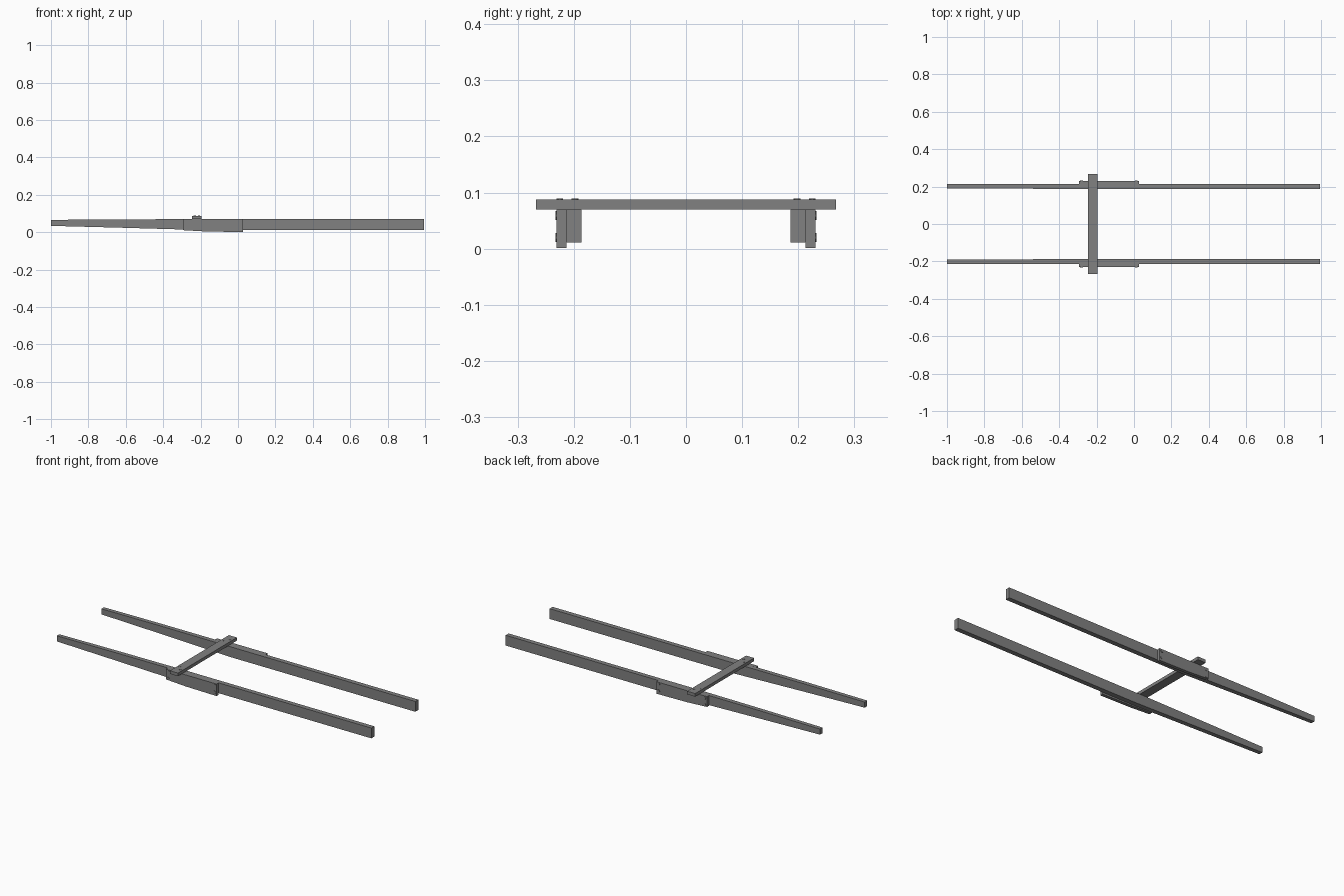
import bpy
import bmesh
from math import radians
from mathutils import Matrix

cube = bpy.data.objects.get("Cube")
if cube:
    bpy.data.objects.remove(cube, do_unlink=True)

grey = bpy.data.materials.new("weathered grey")
grey.use_nodes = True
colour = (0.22, 0.22, 0.22, 1)
grey.diffuse_color = colour
grey.node_tree.nodes["Principled BSDF"].inputs["Base Color"].default_value = colour


def finish(name, bm):
    bmesh.ops.recalc_face_normals(bm, faces=bm.faces)
    mesh = bpy.data.meshes.new(name)
    bm.to_mesh(mesh)
    bm.free()
    mesh.materials.append(grey)
    obj = bpy.data.objects.new(name, mesh)
    bpy.context.collection.objects.link(obj)
    return obj


def board(name, sections):
    """Loft rectangular sections (x, y0, y1, z0, z1) along x."""
    bm = bmesh.new()
    rings = [[bm.verts.new((x, y, z)) for y, z in
              ((y0, z0), (y1, z0), (y1, z1), (y0, z1))]
             for x, y0, y1, z0, z1 in sections]
    for a, b in zip(rings, rings[1:]):
        for i in range(4):
            j = (i + 1) % 4
            bm.faces.new((a[i], a[j], b[j], b[i]))
    bm.faces.new(rings[0])
    bm.faces.new(rings[-1])
    return finish(name, bm)


def bolt(name, centre, radius, depth, sideways):
    bm = bmesh.new()
    turn = Matrix.Rotation(radians(90), 4, 'X') if sideways else Matrix()
    bmesh.ops.create_cone(bm, cap_ends=True, segments=10, radius1=radius,
                          radius2=radius, depth=depth,
                          matrix=Matrix.Translation(centre) @ turn)
    return finish(name, bm)


for side, s in (("back", 1), ("front", -1)):
    # Long rail, tapering toward the right end
    board(side + "_rail", [
        (-1.0, s * 0.191, s * 0.214, 0.034, 0.066),
        (-0.62, s * 0.189, s * 0.214, 0.024, 0.069),
        (-0.17, s * 0.186, s * 0.213, 0.011, 0.070),
        (0.995, s * 0.186, s * 0.213, 0.011, 0.070),
    ])
    # Splice plate on the outer face
    board(side + "_splice_plate", [
        (-0.295, s * 0.213, s * 0.231, 0.011, 0.070),
        (-0.17, s * 0.213, s * 0.231, 0.004, 0.070),
        (0.026, s * 0.213, s * 0.231, 0.001, 0.070),
    ])
    # Plate bolts
    for x in (-0.28, 0.012):
        for z in (0.020, 0.059):
            bolt(side + "_plate_bolt", (x, s * 0.2315, z), 0.008, 0.003, True)
    # Crossbar bolts
    for x, y in ((-0.231, 0.198), (-0.209, 0.225)):
        bolt(side + "_crossbar_bolt", (x, s * y, 0.088), 0.006, 0.003, False)

# Crossbar resting on the two rails
board("crossbar", [(-0.245, -0.267, 0.267, 0.070, 0.088),
                   (-0.194, -0.267, 0.267, 0.070, 0.088)])
